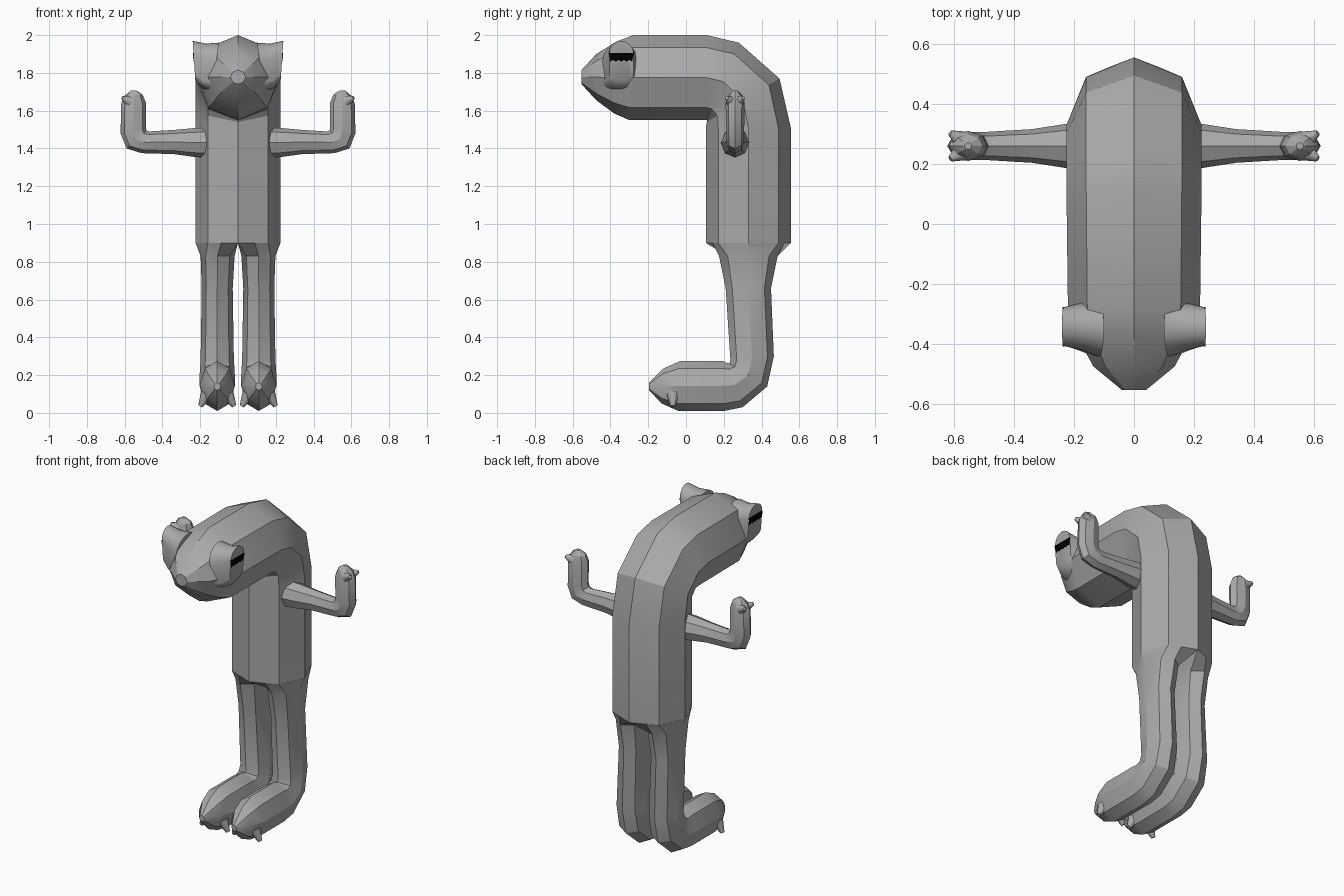
import bpy, bmesh, math
from mathutils import Vector as V

if "Cube" in bpy.data.objects:
    bpy.data.objects.remove(bpy.data.objects["Cube"])


def material(name, c):
    m = bpy.data.materials.new(name)
    m.diffuse_color = (c, c, c, 1)
    m.use_nodes = True
    m.node_tree.nodes["Principled BSDF"].inputs["Base Color"].default_value = m.diffuse_color
    return m


GREY = material("soft grey", 0.4)
BLACK = material("black", 0.0)


def finish(name, bm, mat, angle=30):
    bmesh.ops.recalc_face_normals(bm, faces=bm.faces)
    me = bpy.data.meshes.new(name)
    bm.to_mesh(me)
    bm.free()
    me.materials.append(mat)
    ob = bpy.data.objects.new(name, me)
    bpy.context.collection.objects.link(ob)
    bpy.ops.object.select_all(action='DESELECT')
    bpy.context.view_layer.objects.active = ob
    ob.select_set(True)
    bpy.ops.object.shade_smooth_by_angle(angle=math.radians(angle))
    return ob


def loft(name, rings, mat=GREY, angle=30):
    """Skin a list of equal-length point rings and cap both ends."""
    bm = bmesh.new()
    loops = [[bm.verts.new(p) for p in r] for r in rings]
    for a, b in zip(loops, loops[1:]):
        n = len(a)
        for i in range(n):
            j = (i + 1) % n
            bm.faces.new((a[i], a[j], b[j], b[i]))
    bm.faces.new(loops[0])
    bm.faces.new(loops[-1])
    return finish(name, bm, mat, angle)


def ring(outer, inner, side, n=8):
    """Oval ring spanning from an outer to an inner point."""
    a, b, s = V(outer), V(inner), V(side)
    return [(a + b) / 2 + (a - b) / 2 * math.cos(t) + s * math.sin(t)
            for t in (2 * math.pi * i / n for i in range(n))]


def bump(name, base, tip, r0, r1):
    """Small tapered toe or finger."""
    base, tip = V(base), V(tip)
    d = (tip - base).normalized()
    u = d.orthogonal().normalized()
    w = d.cross(u)
    loft(name, [[c + (u * math.cos(k * math.pi / 4) + w * math.sin(k * math.pi / 4)) * r
                 for k in range(8)] for c, r in ((base, r0), (tip, r1))], angle=50)


# Body and head: one bent tube, (outer y, outer z, inner y, inner z, half width)
body = [(.555, .90, .105, .90, .225), (.555, 1.51, .105, 1.51, .225),
        (.495, 1.77, .11, 1.54, .225), (.28, 1.96, .11, 1.55, .225),
        (.11, 2.0, .105, 1.55, .225), (-.28, 2.0, -.30, 1.55, .22),
        (-.37, 1.965, -.38, 1.585, .19), (-.475, 1.90, -.475, 1.655, .135),
        (-.553, 1.815, -.553, 1.74, .04)]
loft("body_and_head", [ring((0, a, b), (0, c, d), (w, 0, 0)) for a, b, c, d, w in body])

# Legs and feet: (back y, z, front y, z, centre x, half width)
leg = [(.485, .83, .175, .83, .108, .09), (.45, .66, .21, .66, .11, .082),
       (.465, .30, .235, .28, .11, .088), (.43, .14, .23, .262, .11, .093),
       (.30, .03, .215, .265, .11, .093), (.20, .01, .195, .275, .11, .093),
       (-.04, .01, -.03, .275, .11, .093), (-.13, .05, -.12, .235, .11, .07),
       (-.195, .12, -.195, .16, .11, .018)]
# hip outline, from back around the outside to the front and the inner split
hip = [(.09, .19), (.16, .16), (.225, 0), (.16, -.16),
       (.09, -.19), (0, -.225), (0, 0), (0, .225)]

# Arms: (outer x, z, inner x, z, half depth)
arm = [(.15, 1.35, .15, 1.51, .075), (.23, 1.355, .23, 1.508, .073),
       (.34, 1.37, .34, 1.498, .056), (.51, 1.375, .47, 1.49, .047),
       (.59, 1.40, .485, 1.495, .047), (.622, 1.48, .487, 1.51, .048),
       (.618, 1.64, .487, 1.64, .05), (.60, 1.68, .505, 1.685, .038),
       (.565, 1.708, .54, 1.708, .012)]

# Eye stub outline in (y, z): rounded top, straight sides, rounded bottom
cap = [(math.cos(k * math.pi / 8), math.sin(k * math.pi / 8)) for k in range(9)]


def stub(x_top, x_low, r, top, low):
    up = [(-.342 + r * c, top - r + r * s) for c, s in cap]
    dn = [(-.342 - r * c, low + r * .5 - r * .5 * s) for c, s in cap]
    return [(x_low + (x_top - x_low) * (z - low) / (top - low), y, z) for y, z in up + dn]


for s, side in ((1, "right"), (-1, "left")):
    def flip(rings):
        return [[(s * p[0], p[1], p[2]) for p in r] for r in rings]

    rings = [[(x, y + .33, .90) for x, y in hip]]
    rings += [ring((x, a, b), (x, c, d), (w, 0, 0)) for a, b, c, d, x, w in leg]
    loft(side + "_leg", flip(rings))

    loft(side + "_arm", flip([ring((a, .26, b), (c, .26, d), (0, w, 0))
                              for a, b, c, d, w in arm]))

    # Eye stubs on the sides of the head
    loft(side + "_eye_stub", flip([stub(.10, .14, .10, 1.96, 1.70),
                                   stub(.17, .19, .078, 1.955, 1.72),
                                   stub(.24, .226, .064, 1.97, 1.76)]), angle=50)

    # Dark eye band with a notched lower edge
    top = [(-.408, 1.905), (-.276, 1.905)]
    low = [(-.285 - .0145 * k, 1.86 + .008 * (k % 2)) for k in range(9)]
    pts = top + low
    band = [[(x + .226 + .014 * (z - 1.76) / .21, y, z) for y, z in pts] for x in (-.003, .003)]
    loft(side + "_eye_band", flip(band), BLACK)

    # Toes and fingers
    for k in (1, -1):
        bump(side + "_toe", (s * (.11 + .055 * k), -.07, .10),
             (s * (.11 + .09 * k), -.07, .035), .034, .012)
        bump(side + "_finger", (s * .575, .26 + .02 * k, 1.65),
             (s * .612, .26 + .043 * k, 1.668), .032, .01)
